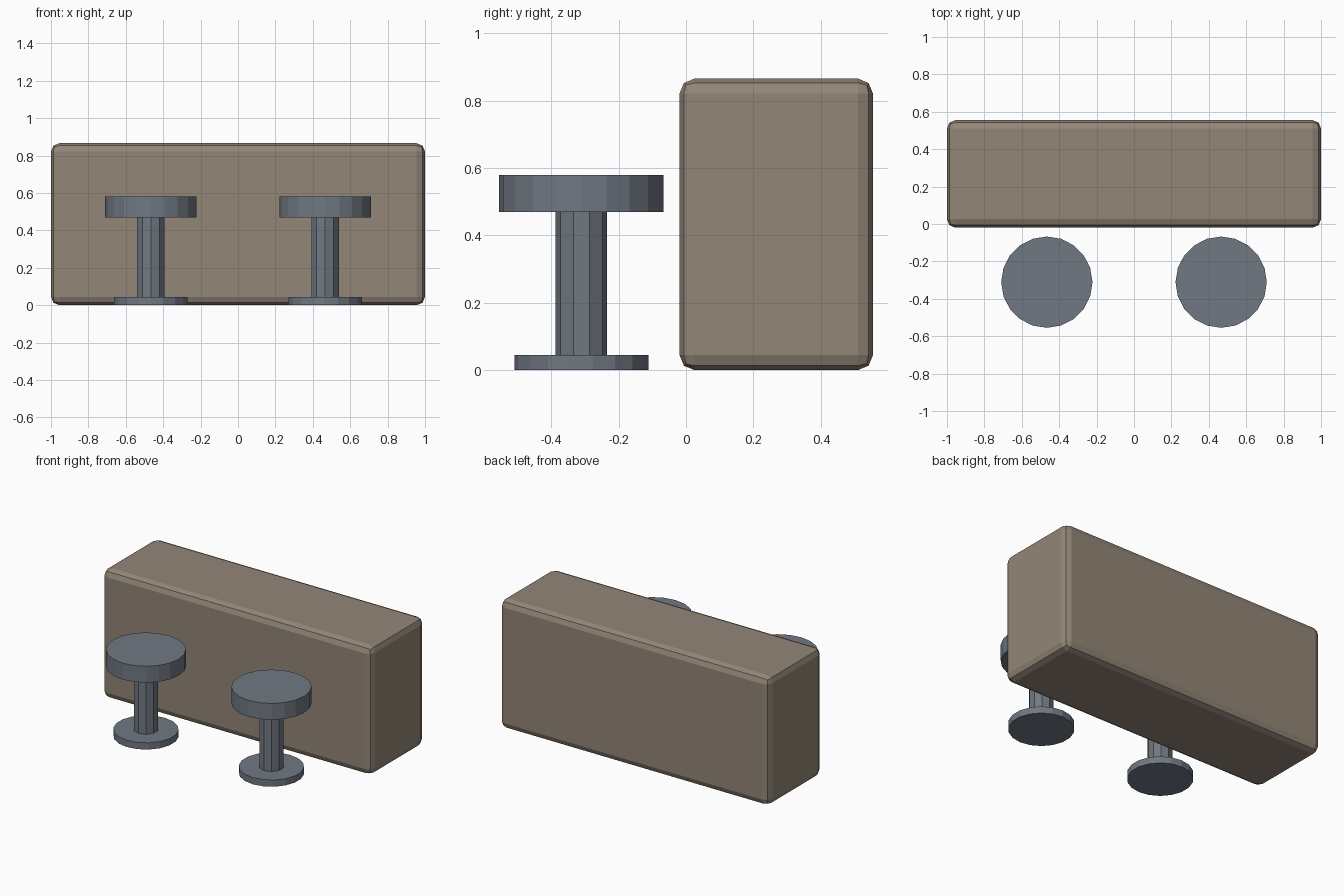
import bpy

cube = bpy.data.objects.get("Cube")
if cube:
    bpy.data.objects.remove(cube, do_unlink=True)


def material(name, rgb):
    mat = bpy.data.materials.new(name)
    mat.use_nodes = True
    mat.diffuse_color = (*rgb, 1)
    mat.node_tree.nodes["Principled BSDF"].inputs["Base Color"].default_value = (*rgb, 1)
    return mat


taupe = material("taupe", (0.29, 0.24, 0.185))
slate = material("slate_grey", (0.165, 0.19, 0.225))


def disc(name, x, y, radius, bottom, top, sides):
    bpy.ops.mesh.primitive_cylinder_add(
        vertices=sides, radius=radius, depth=top - bottom,
        location=(x, y, (bottom + top) / 2))
    obj = bpy.context.object
    obj.name = name
    obj.data.materials.append(slate)


# Counter block with rounded edges
bpy.ops.mesh.primitive_cube_add(size=1, location=(0, 0.268, 0.433))
counter = bpy.context.object
counter.name = "counter"
counter.scale = (2, 0.575, 0.866)
bpy.ops.object.transform_apply(location=False, rotation=False, scale=True)
counter.data.materials.append(taupe)
bevel = counter.modifiers.new("rounded_edges", "BEVEL")
bevel.width = 0.045
bevel.segments = 2

# Two pedestal stools
for side, x in (("left", 0.466), ("right", -0.466)):
    y = -0.311
    disc(side + "_stool_base", x, y, 0.199, 0, 0.045, 18)
    disc(side + "_stool_post", x, y, 0.077, 0.002, 0.48, 10)
    disc(side + "_stool_seat", x, y, 0.244, 0.47, 0.58, 20)
